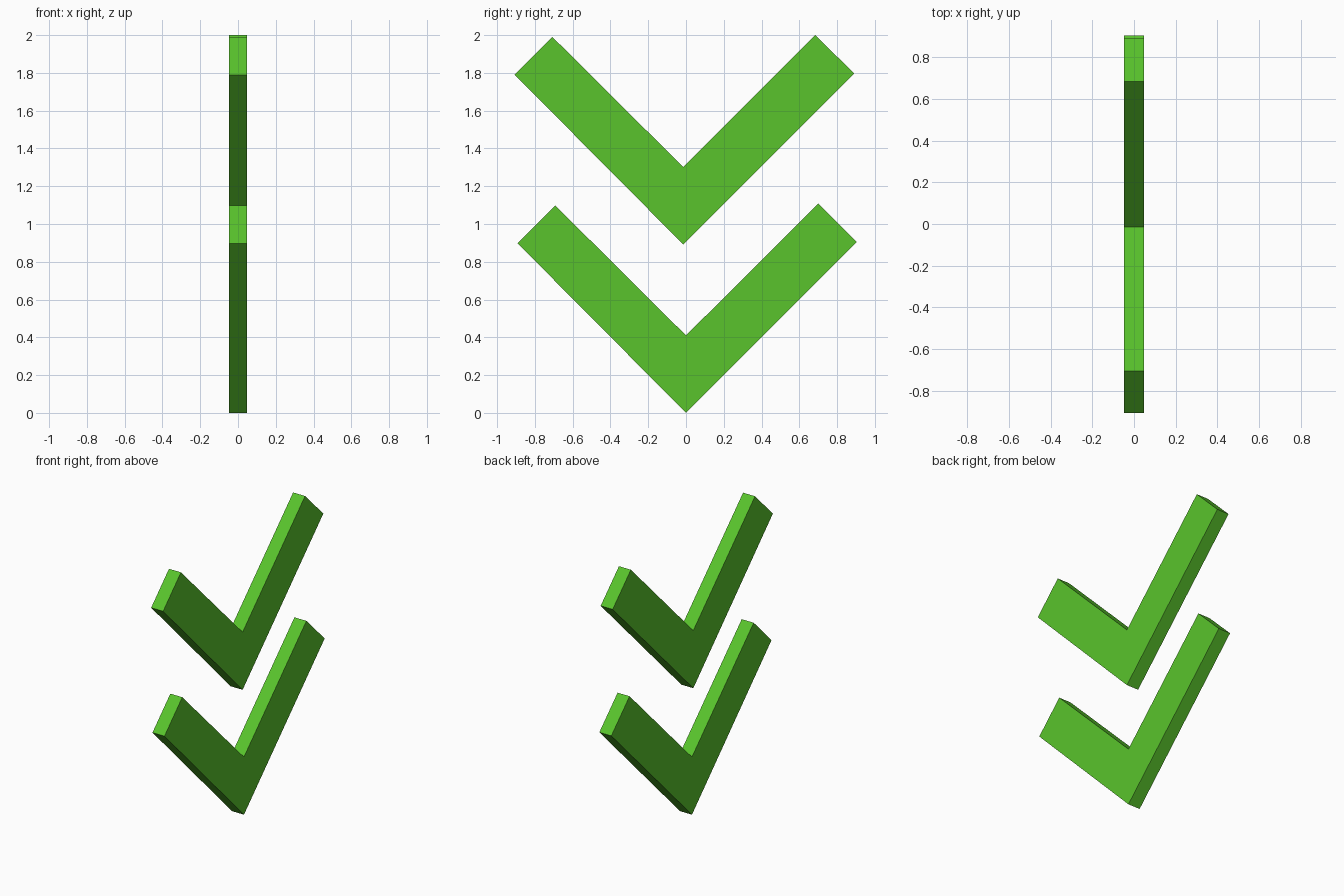
import bpy
import bmesh

if "Cube" in bpy.data.objects:
    bpy.data.objects.remove(bpy.data.objects["Cube"])

HALF_THICKNESS = 0.047

green = bpy.data.materials.new("green")
green.diffuse_color = (0.1, 0.55, 0.025, 1.0)
green.use_nodes = True
green.node_tree.nodes["Principled BSDF"].inputs["Base Color"].default_value = green.diffuse_color

# Chevron profile in (y, z), starting at the bottom tip
PROFILE = [(0, 0), (0.905, 0.905), (0.70, 1.108), (0, 0.41),
           (-0.692, 1.098), (-0.892, 0.898)]


def chevron(name, y, z):
    """Extrude the V profile through the thickness along x."""
    bm = bmesh.new()
    face = bm.faces.new([bm.verts.new((-HALF_THICKNESS, py, pz)) for py, pz in PROFILE])
    extruded = bmesh.ops.extrude_face_region(bm, geom=[face], use_keep_orig=True)
    verts = [g for g in extruded["geom"] if isinstance(g, bmesh.types.BMVert)]
    bmesh.ops.translate(bm, verts=verts, vec=(2 * HALF_THICKNESS, 0, 0))
    bmesh.ops.recalc_face_normals(bm, faces=bm.faces)
    mesh = bpy.data.meshes.new(name)
    bm.to_mesh(mesh)
    bm.free()
    mesh.materials.append(green)
    obj = bpy.data.objects.new(name, mesh)
    obj.location = (0, y, z)
    bpy.context.collection.objects.link(obj)


# Two stacked chevrons
chevron("lower_chevron", 0, 0)
chevron("upper_chevron", -0.015, 0.892)
